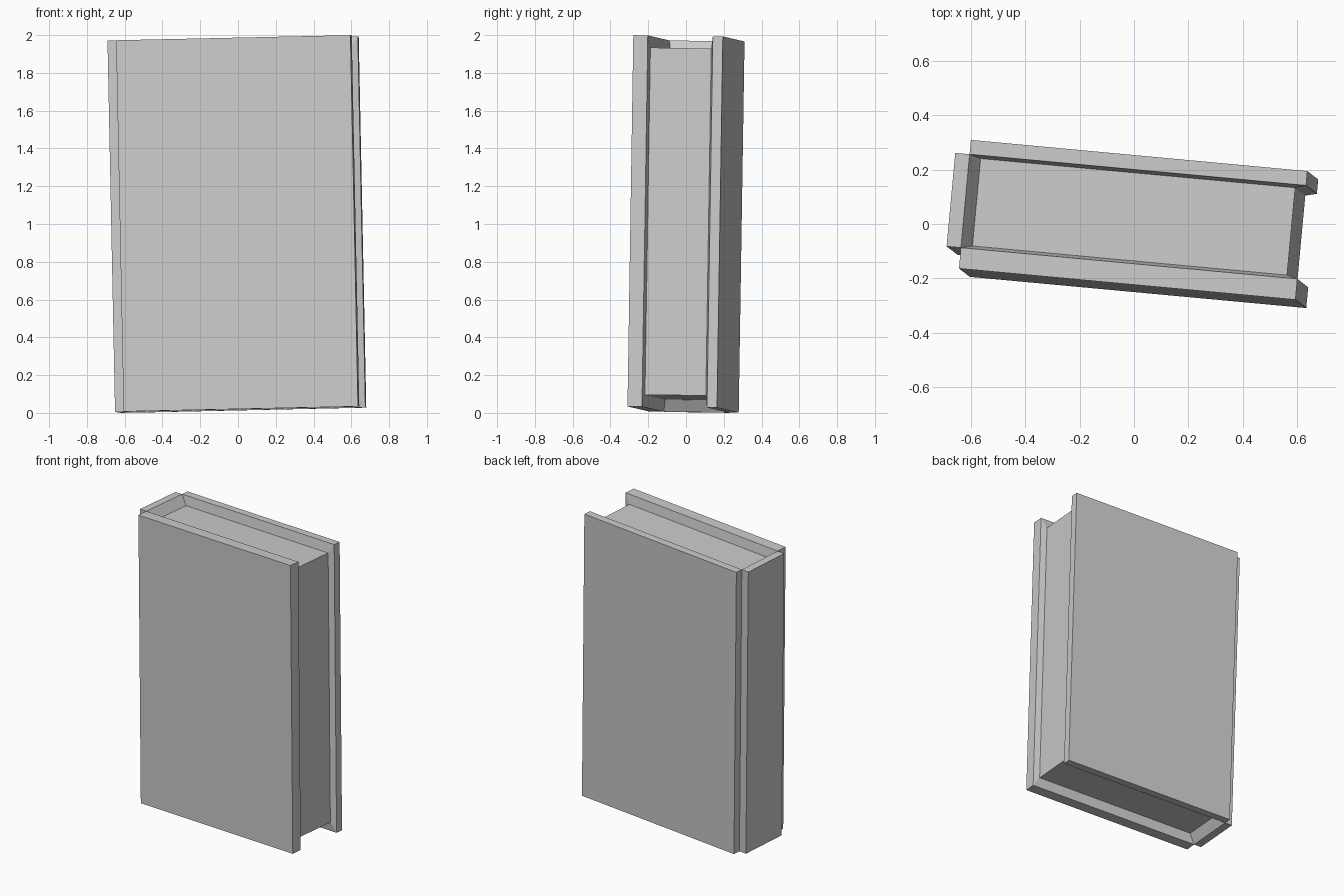
import bpy, bmesh
from mathutils import Matrix, Vector

if "Cube" in bpy.data.objects:
    bpy.data.objects.remove(bpy.data.objects["Cube"])

# Half sizes of the core between the covers, and the board thicknesses
HX, HY, HZ = 0.623, 0.173, 0.983
SPINE, FRONT, BACK = 0.053, 0.077, 0.053
PAGE_SCALE = 0.935

# Slight lean of the whole book
up = Vector((-0.0203, 0.0157, 1)).normalized()
side = Vector((1, -0.093, 0.0))
side = (side - up * side.dot(up)).normalized()
depth = up.cross(side)
POSE = Matrix.Translation((0.018, 0.012, 1.0)) @ Matrix((side, depth, up)).transposed().to_4x4()


def box(lo, hi):
    lo, hi = Vector(lo), Vector(hi)
    bm = bmesh.new()
    bmesh.ops.create_cube(bm, size=1, matrix=Matrix.Translation((lo + hi) / 2)
                          @ Matrix.Diagonal((*(hi - lo), 1)))
    return bm


def finish(name, bm):
    bm.normal_update()
    mesh = bpy.data.meshes.new(name)
    bm.to_mesh(mesh)
    bm.free()
    obj = bpy.data.objects.new(name, mesh)
    obj.matrix_world = POSE
    bpy.context.collection.objects.link(obj)


# Covers and spine, meeting only along the core's corner edges
finish("front_cover", box((-HX, -HY - FRONT, -HZ), (HX, -HY, HZ)))
finish("back_cover", box((-HX, HY, -HZ), (HX, HY + BACK, HZ)))
finish("spine", box((-HX - SPINE, -HY, -HZ), (-HX, HY, HZ)))

# Page block: open faces pushed in and shrunk, leaving sloped edges to the boards
pages = box((-HX, -HY, -HZ), (HX, HY, HZ))
pages.normal_update()
outer = list(pages.faces)
exposed = [f for f in outer if abs(f.normal.z) > 0.5 or f.normal.x > 0.5]
new = bmesh.ops.extrude_face_region(pages, geom=exposed, use_keep_orig=True)["geom"]
for v in new:
    if isinstance(v, bmesh.types.BMVert):
        v.co *= PAGE_SCALE
bmesh.ops.delete(pages, geom=[f for f in outer if f.is_valid], context='FACES')
bmesh.ops.recalc_face_normals(pages, faces=pages.faces)
# Normals of the block must point away from its core
pages.normal_update()
top = max(pages.faces, key=lambda f: f.calc_center_median().z)
if top.normal.z < 0:
    bmesh.ops.reverse_faces(pages, faces=pages.faces)
finish("page_block", pages)
